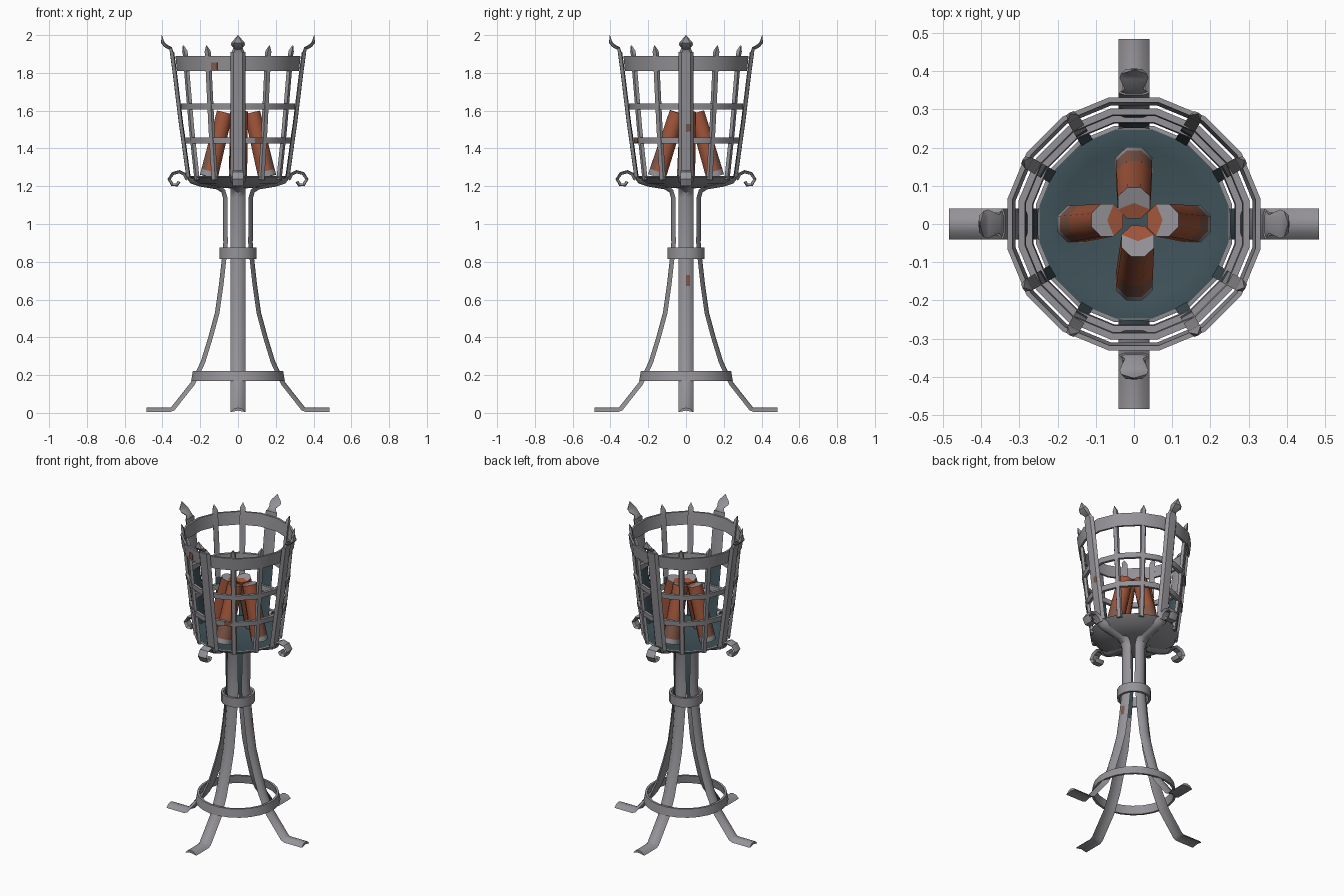
import bpy, bmesh, math
from mathutils import Vector, Matrix

if "Cube" in bpy.data.objects:
    bpy.data.objects.remove(bpy.data.objects["Cube"])


def mat(name, c):
    m = bpy.data.materials.new(name)
    m.diffuse_color = (*c, 1)
    m.use_nodes = True
    m.node_tree.nodes["Principled BSDF"].inputs["Base Color"].default_value = m.diffuse_color
    return m


IRON = mat("grey_iron", (0.30, 0.29, 0.31))
TEAL = mat("dark_teal_iron", (0.05, 0.085, 0.10))
WOOD = mat("rust_brown_wood", (0.35, 0.09, 0.042))
RUST = mat("dark_rust", (0.22, 0.095, 0.065))


def finish(bm, name, mats, sharp=38):
    bmesh.ops.remove_doubles(bm, verts=bm.verts, dist=0.0005)
    bmesh.ops.recalc_face_normals(bm, faces=bm.faces)
    for f in bm.faces:
        f.smooth = True
    for e in bm.edges:
        e.smooth = len(e.link_faces) == 2 and e.calc_face_angle(3) < math.radians(sharp)
    me = bpy.data.meshes.new(name)
    bm.to_mesh(me)
    bm.free()
    for m in mats:
        me.materials.append(m)
    ob = bpy.data.objects.new(name, me)
    bpy.context.collection.objects.link(ob)
    return ob


def bar(name, path, section, angle, teal=None, rust=None):
    """Sweep a (width, depth) section along (radius, z, width scale, depth scale)."""
    bm = bmesh.new()
    rows = []
    for i, (r, z, ws, ds) in enumerate(path):
        a, b = path[max(i - 1, 0)], path[min(i + 1, len(path) - 1)]
        t = Vector((b[0] - a[0], b[1] - a[1])).normalized()
        rows.append([bm.verts.new((r + t.y * d * ds, w * ws, z - t.x * d * ds))
                     for w, d in section])
    n = len(section)
    for a, b in zip(rows, rows[1:]):
        z = (a[0].co.z + b[0].co.z) / 2
        for j in range(n):
            k = (j + 1) % n
            f = bm.faces.new((a[j], a[k], b[k], b[j]))
            depth, side = section[j][1] + section[k][1], section[j][0] + section[k][0]
            # inner side of the bar is tarnished, a small patch outside is rusty
            if teal and teal[0] < z < teal[1] and depth < -0.012 and abs(side) < 0.07:
                f.material_index = 1
            if rust and rust[0] < z < rust[1] and depth > 0.012 and -0.01 < side < 0.05:
                f.material_index = 2
    bm.faces.new(rows[0])
    bm.faces.new(rows[-1])
    bm.transform(Matrix.Rotation(angle, 4, 'Z'))
    return finish(bm, name, [IRON, TEAL, RUST])


def lathe(name, profile, n, closed=True, teal_above=False):
    """Revolve an (r, z) profile, with a flat side facing each axis."""
    bm = bmesh.new()
    cols = []
    for i in range(n):
        a = (i + 0.5) * 2 * math.pi / n
        cols.append([bm.verts.new((r * math.cos(a), r * math.sin(a), z)) for r, z in profile])
    m = len(profile)
    for i in range(n):
        a, b = cols[i], cols[(i + 1) % n]
        for j in range(m if closed else m - 1):
            k = (j + 1) % m
            f = bm.faces.new((a[j], b[j], b[k], a[k]))
            f.material_index = 1 if teal_above and j >= m // 2 else 0
    return finish(bm, name, [IRON, TEAL])


def band(name, z0, z1, r0, r1, t, n=16):
    return lathe(name, [(r0, z0), (r1, z1), (r1 - t, z1), (r0 - t, z0)], n)


# Leg: foot, splayed leg, upright, arm under the pan, basket bar and spear tip
ARCH = [(-0.04, -0.012), (-0.022, 0.006), (0, 0.012), (0.022, 0.006), (0.04, -0.012),
        (0.022, -0.009), (0, -0.004), (-0.022, -0.009)]
BAR = [(-0.04, -0.006), (-0.025, 0.011), (0, 0.012), (0.025, 0.011), (0.04, -0.006),
       (0.025, -0.011), (-0.025, -0.011)]
leg_path = [(0.485, 0.016), (0.36, 0.016), (0.345, 0.022), (0.24, 0.155), (0.222, 0.19),
            (0.185, 0.27), (0.145, 0.40), (0.11, 0.53), (0.09, 0.67), (0.083, 0.73),
            (0.073, 0.82), (0.066, 0.90), (0.068, 1.14), (0.078, 1.175), (0.11, 1.195),
            (0.20, 1.21), (0.245, 1.225), (0.262, 1.25)]
basket_path = [(0.262, 1.25), (0.295, 1.49), (0.301, 1.53), (0.312, 1.62), (0.334, 1.80),
               (0.349, 1.91)]
spear_path = [(0.349, 1.905), (0.357, 1.93), (0.385, 1.945), (0.398, 1.96), (0.404, 2.0)]
spear_w = [0.9, 0.6, 0.95, 0.85, 0.02]
scroll_path = [(0.268, 1.235), (0.285, 1.265), (0.31, 1.277), (0.345, 1.268),
               (0.365, 1.238), (0.348, 1.207), (0.322, 1.207), (0.312, 1.225)]
for i in range(4):
    a = i * math.pi / 2
    bar(f"leg_{i+1}", [(r, z, 1, 1) for r, z in leg_path], ARCH, a, (0.72, 1.18),
        None if i else (0.68, 0.72))
    bar(f"basket_main_bar_{i+1}", [(r, z, 1, 1) for r, z in basket_path], BAR, a, (1.2, 1.6),
        None if i else (1.49, 1.53))
    bar(f"spear_tip_{i+1}", [(r, z, w, 0.8 if w > .1 else 0.1)
                             for (r, z), w in zip(spear_path, spear_w)], BAR, a)
    bar(f"scroll_{i+1}", [(r, z, 0.75, 0.75) for r, z in scroll_path], BAR, a)

# Thin basket bars with pointed tops
THIN = [(-0.017, -0.008), (-0.011, 0.008), (0.011, 0.008), (0.017, -0.008)]
thin_path = [(0.252, 1.235, 1, 1), (0.285, 1.5, 1, 1), (0.314, 1.80, 1, 1), (0.322, 1.89, 1, 1),
             (0.327, 1.915, 1, 1), (0.335, 1.945, 0.05, 0.3)]
for i in range(12):
    if i % 3:
        bar(f"basket_thin_bar_{i}", thin_path, THIN, i * math.pi / 6, (1.2, 1.5))

# Hoops
band("basket_top_band", 1.81, 1.89, 0.329, 0.338, 0.013)
band("basket_upper_hoop", 1.605, 1.637, 0.306, 0.309, 0.018)
band("basket_lower_hoop", 1.425, 1.458, 0.286, 0.289, 0.018)
band("column_collar", 0.815, 0.875, 0.1, 0.1, 0.014)
band("foot_ring", 0.17, 0.222, 0.25, 0.241, 0.014, 24)

# Small rust patches on the hoops, as thin plates
for name, deg, r, z, w, h in (("rust_patch_top", 247.5, 0.326, 1.835, 0.035, 0.04),
                              ("rust_patch_low", 292.5, 0.282, 1.442, 0.04, 0.024)):
    bm = bmesh.new()
    bmesh.ops.create_cube(bm, size=1)
    bm.transform(Matrix.Rotation(math.radians(deg), 4, 'Z') @ Matrix.Translation((r, 0, z))
                 @ Matrix.Diagonal((0.008, w, h, 1)))
    finish(bm, name, [RUST])

# Fire pan: grey underneath, teal on top
lathe("fire_pan", [(0, 1.185), (0.12, 1.195), (0.21, 1.215), (0.262, 1.25),
                   (0.252, 1.253), (0.2, 1.238), (0.1, 1.225), (0, 1.22)],
      16, closed=False, teal_above=True)

# Four logs leaning together: ashy ends, partly rust brown towards the middle
ends = [((0.155, 0.0), (0.075, 0.01)), ((0.0, 0.155), (0.0, 0.055)),
        ((-0.155, 0.0), (-0.07, 0.01)), ((0.0, -0.155), (0.01, -0.045))]
for i, (b, t) in enumerate(ends):
    p, q = Vector((*b, 1.25)), Vector((*t, 1.59))
    axis = (q - p).normalized()
    inward = Vector((-b[0], -b[1], 0)).normalized()
    bm = bmesh.new()
    bmesh.ops.create_cone(bm, cap_ends=True, cap_tris=True, segments=8, radius1=0.052,
                          radius2=0.046, depth=(q - p).length)
    rot = Vector((0, 0, 1)).rotation_difference(axis).to_matrix().to_4x4()
    bm.transform(Matrix.Translation((p + q) / 2) @ rot @ Matrix.Rotation(math.pi / 8, 4, 'Z'))
    # ash-covered foot and a charred outer side above it
    cuts = [p + axis * 0.03, p + axis * 0.12]
    for c in cuts:
        bmesh.ops.bisect_plane(bm, geom=bm.verts[:] + bm.edges[:] + bm.faces[:],
                               plane_co=c, plane_no=axis)
    bm.normal_update()
    for f in bm.faces:
        c = f.calc_center_median()
        top = f.normal.dot(axis) > 0.9
        if (c - cuts[0]).dot(axis) < 0 or (top and (c - q).dot(inward) < 0.012):
            f.material_index = 1
        elif (c - cuts[1]).dot(axis) < 0 and f.normal.dot(inward) < -0.5:
            f.material_index = 2
    finish(bm, f"log_{i+1}", [WOOD, IRON, RUST], 50)
